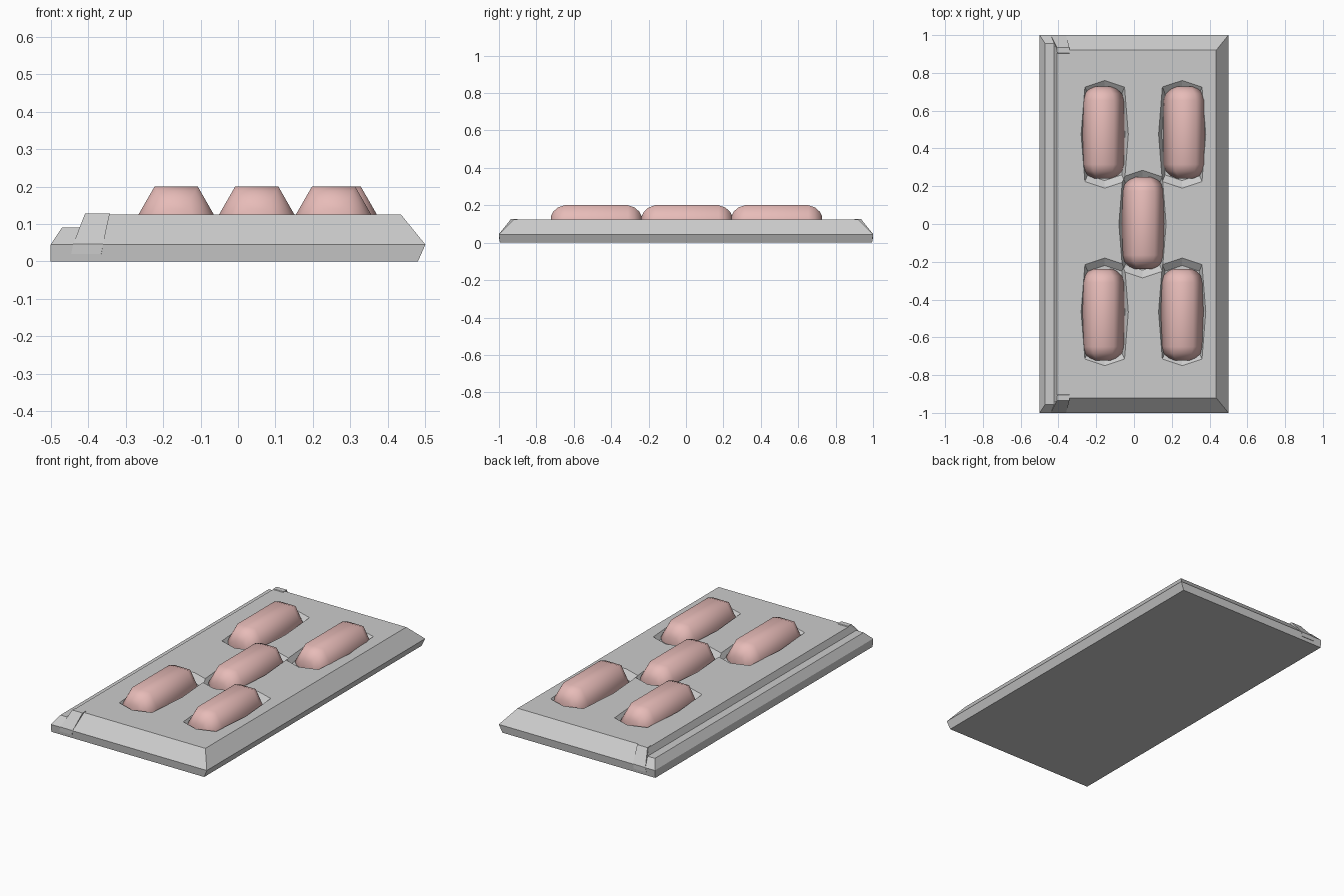
import bpy, bmesh, math

if "Cube" in bpy.data.objects:
    bpy.data.objects.remove(bpy.data.objects["Cube"])

def make_object(name, bm):
    bmesh.ops.recalc_face_normals(bm, faces=bm.faces[:])
    me = bpy.data.meshes.new(name)
    bm.to_mesh(me)
    bm.free()
    ob = bpy.data.objects.new(name, me)
    bpy.context.collection.objects.link(ob)
    return ob

def loft(name, rings):
    """Skin closed rings of points and cap both ends."""
    bm = bmesh.new()
    vs = [[bm.verts.new(p) for p in r] for r in rings]
    n = len(vs[0])
    for a, b in zip(vs, vs[1:]):
        for i in range(n):
            j = (i + 1) % n
            bm.faces.new((a[i], a[j], b[j], b[i]))
    bm.faces.new(vs[0])
    bm.faces.new(vs[-1])
    return make_object(name, bm)

# Tray: stepped profile along y, with both ends chamfered above z = 0.045
profile = [(-0.5, 0), (0.48, 0), (0.5, 0.045), (0.435, 0.125), (-0.408, 0.125),
           (-0.423, 0.09), (-0.47, 0.09), (-0.5, 0.045)]

def end_y(z):
    return 0.995 + z / 9 if z < 0.045 else 1 - (z - 0.045)

bm = bmesh.new()
ends = [[bm.verts.new((x, s * end_y(z), z)) for x, z in profile] for s in (-1, 1)]
n = len(profile)
for i in range(n):
    j = (i + 1) % n
    bm.faces.new((ends[0][i], ends[0][j], ends[1][j], ends[1][i]))
for e in ends:
    bm.faces.new((e[0], e[1], e[2], e[7]))
    bm.faces.new(e[2:])
tray = make_object("tray", bm)

# Raised clips at both ends of the side step
clip = [(1.0, 0.02, -0.445, -0.365), (1.0, 0.046, -0.44, -0.36),
        (0.935, 0.128, -0.408, -0.342), (0.905, 0.128, -0.406, -0.342),
        (0.89, 0.115, -0.406, -0.352), (0.89, 0.02, -0.406, -0.352)]
for s, label in ((-1, "front"), (1, "back")):
    loft(label + "_clip", [[(c[k], s * c[0], c[1]) for c in clip] for k in (2, 3)])

# Recesses cut into the tray, one under each pod
pit = [(0, 0.285), (0.105, 0.25), (0.125, 0), (0.105, -0.25),
       (0, -0.285), (-0.105, -0.25), (-0.125, 0), (-0.105, 0.25)]
pods = [(-0.165, 0.485, -0.155, 0.475), (0.27, 0.485, 0.255, 0.475),
        (0.05, 0.005, 0.045, 0.0),
        (-0.165, -0.48, -0.155, -0.465), (0.255, -0.48, 0.255, -0.465)]
bpy.context.view_layer.objects.active = tray
for _, _, cx, cy in pods:
    cutter = loft("pit_cutter", [[(cx + x * k, cy + y * k, z) for x, y in pit]
                                 for z, k in ((0.095, 0.86), (0.155, 1.14))])
    cutter.hide_render = True
    mod = tray.modifiers.new("pit", 'BOOLEAN')
    mod.operation = 'DIFFERENCE'
    mod.solver = 'EXACT'
    mod.object = cutter
    bpy.ops.object.modifier_apply(modifier=mod.name)
    bpy.data.objects.remove(cutter)

# Pods: six-sided capsules with rounded ends, half sunk in the tray
mat = bpy.data.materials.new("pod_red")
mat.diffuse_color = (0.8, 0.5, 0.48, 1)
mat.use_nodes = True
mat.node_tree.nodes["Principled BSDF"].inputs["Base Color"].default_value = mat.diffuse_color
half = [(0.17, 1.0), (0.205, 0.88), (0.23, 0.66), (0.243, 0.4)]
sections = [(-y, r) for y, r in reversed(half)] + half
for i, (px, py, _, _) in enumerate(pods):
    rings = []
    for y, r in sections:
        rings.append([(px + 0.115 * r * math.cos(k * math.pi / 3), py + y,
                       max(0.02, 0.1 + 0.1158 * r * math.sin(k * math.pi / 3)))
                      for k in range(6)])
    pod = loft("pod_%d" % (i + 1), rings)
    pod.data.materials.append(mat)
    pod.data.polygons.foreach_set("use_smooth", [True] * len(pod.data.polygons))
